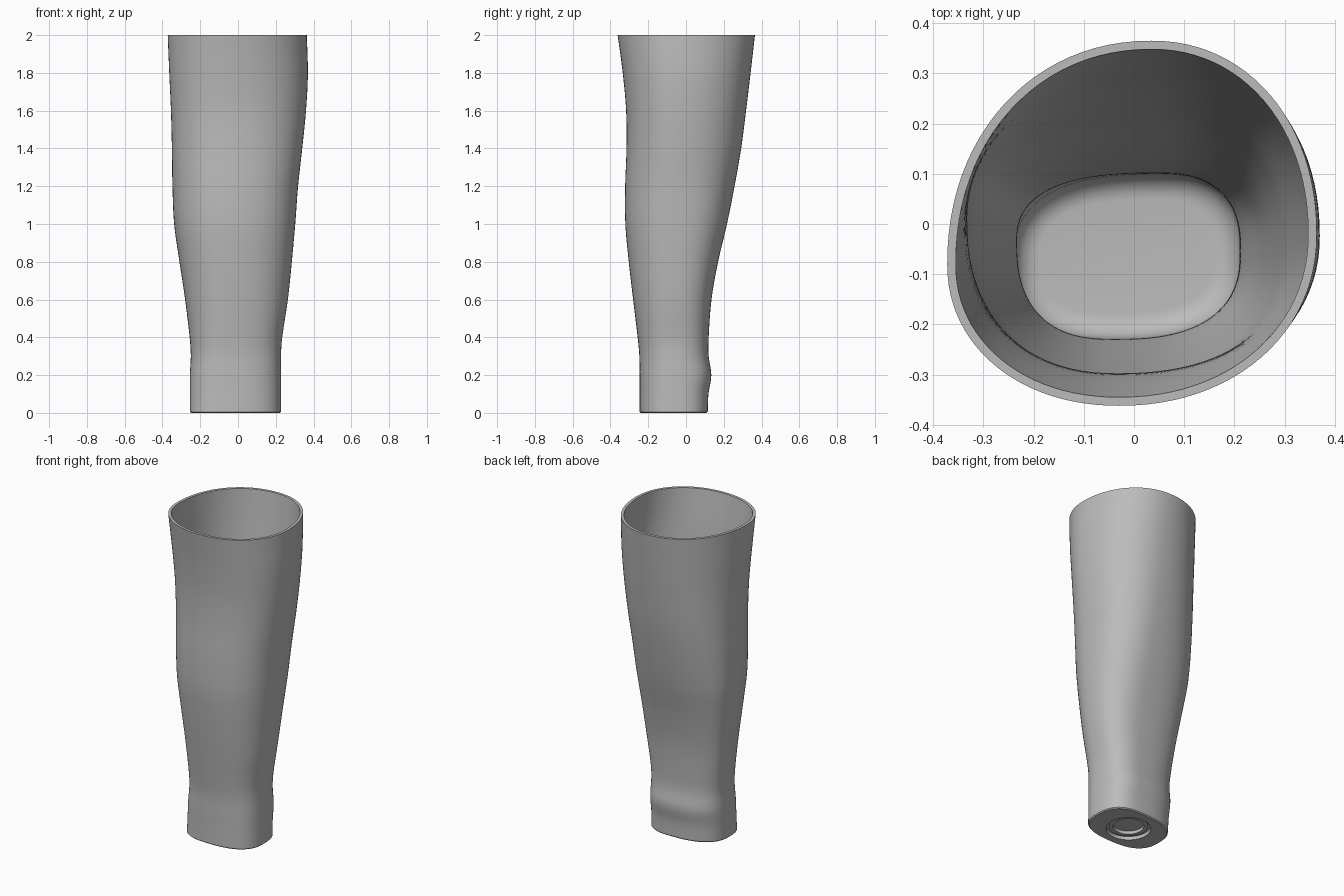
import bpy
import bmesh
from math import sin, cos, pi
from mathutils import Vector

QUARTER = 24          # points per quarter of a section
WALL = 0.017          # shell thickness
FLOOR = 0.06          # height of the inside floor
CENTRE = Vector((-0.013, -0.065, 0))

default_cube = bpy.data.objects.get("Cube")
if default_cube:
    bpy.data.objects.remove(default_cube, do_unlink=True)

# Section extents up the leg: z, x min, x max, y min, y max
PROFILE = [
    (0, -.255, .228, -.245, .115),
    (.1, -.255, .228, -.245, .119),
    (.2, -.255, .228, -.246, .134),
    (.3, -.25, .228, -.247, .12),
    (.4, -.256, .234, -.256, .12),
    (.6, -.28, .264, -.28, .135),
    (.8, -.31, .285, -.303, .17),
    (1, -.338, .303, -.321, .217),
    (1.2, -.347, .318, -.322, .257),
    (1.4, -.35, .34, -.315, .292),
    (1.6, -.355, .36, -.317, .318),
    (1.8, -.364, .37, -.335, .342),
    (2, -.372, .364, -.362, .365),
]


def smooth_rows(rows, steps):
    """Catmull-Rom interpolation through the profile rows."""
    rows = [Vector(r) for r in rows]
    result = []
    for i in range(len(rows) - 1):
        b, c = rows[i], rows[i + 1]
        a = rows[i - 1] if i else b
        d = rows[i + 2] if i + 2 < len(rows) else c
        for k in range(steps):
            t = k / steps
            result.append(b + (c - a) * (t / 2)
                          + (a * 2 - b * 5 + c * 4 - d) * (t * t / 2)
                          + (b * 3 - a - c * 3 + d) * (t ** 3 / 2))
    return result + [rows[-1]]


def section(row, inset=0.0):
    """Closed outline made of four rounded quarters meeting at the extremes."""
    z, left, right, front, back = row
    h = z / 2
    swell = max(0, sin(pi * h))                  # calf bulge at mid height
    right_y = -.06 + .04 * h
    left_y = -.08 + .1 * swell
    back_x = .05 - .015 * h
    front_x = -.04 + .01 * h
    power = 2 / (2.6 - .5 * h)
    left, right = left + inset, right - inset
    front, back = front + inset, back - inset
    quarters = [(right, right_y, back_x, back), (left, left_y, back_x, back),
                (left, left_y, front_x, front), (right, right_y, front_x, front)]
    points = []
    for q, (side_x, side_y, end_x, end_y) in enumerate(quarters):
        for k in range(QUARTER):
            t = (q + k / QUARTER) * pi / 2
            c, s = abs(cos(t)) ** power, abs(sin(t)) ** power
            points.append(Vector((end_x + (side_x - end_x) * c,
                                  side_y + (end_y - side_y) * s, z)))
    return points


def circle(radius, z):
    count = QUARTER * 4
    return [CENTRE + Vector((radius * cos(2 * pi * i / count),
                             radius * sin(2 * pi * i / count), z))
            for i in range(count)]


def loft(name, rings, material):
    """Skin consecutive rings and close both ends."""
    bm = bmesh.new()
    loops = [[bm.verts.new(p) for p in ring] for ring in rings]
    for low, high in zip(loops, loops[1:]):
        for i in range(len(low)):
            j = (i + 1) % len(low)
            bm.faces.new((low[i], low[j], high[j], high[i]))
    bm.faces.new(loops[0][::-1])
    bm.faces.new(loops[-1])
    bmesh.ops.recalc_face_normals(bm, faces=bm.faces)
    mesh = bpy.data.meshes.new(name)
    bm.to_mesh(mesh)
    bm.free()
    mesh.materials.append(material)
    obj = bpy.data.objects.new(name, mesh)
    bpy.context.collection.objects.link(obj)
    bpy.ops.object.select_all(action='DESELECT')
    obj.select_set(True)
    bpy.context.view_layer.objects.active = obj
    bpy.ops.object.shade_smooth_by_angle(angle=pi / 6)
    return obj


grey = bpy.data.materials.new("plain grey")
grey.use_nodes = True
colour = (.5, .5, .5, 1)
grey.diffuse_color = colour
grey.node_tree.nodes["Principled BSDF"].inputs["Base Color"].default_value = colour

rows = smooth_rows(PROFILE, 6)

# Stepped round recess under the base
rings = [circle(.088, .035), circle(.088, .015), circle(.112, .015),
         circle(.112, .022), circle(.128, .022), circle(.128, 0)]

# Outer skin with a small bevel at the base
rings.append(section(rows[0], .006))
rings.append([p + Vector((0, 0, .006)) for p in section(rows[0])])
rings += [section(r) for r in rows[1:]]

# Rim and inner skin down to the rounded floor
fillet = .05
inner = [r for r in reversed(rows) if r[0] > FLOOR + fillet]
rings += [section(r, WALL) for r in inner]
base = rows[4]
for k in range(9):
    t = k / 8 * pi / 2
    ring = section(base, WALL + fillet * (1 - cos(t)))
    for p in ring:
        p.z = FLOOR + fillet * (1 - sin(t))
    rings.append(ring)

loft("hollow_leg_sleeve", rings, grey)
